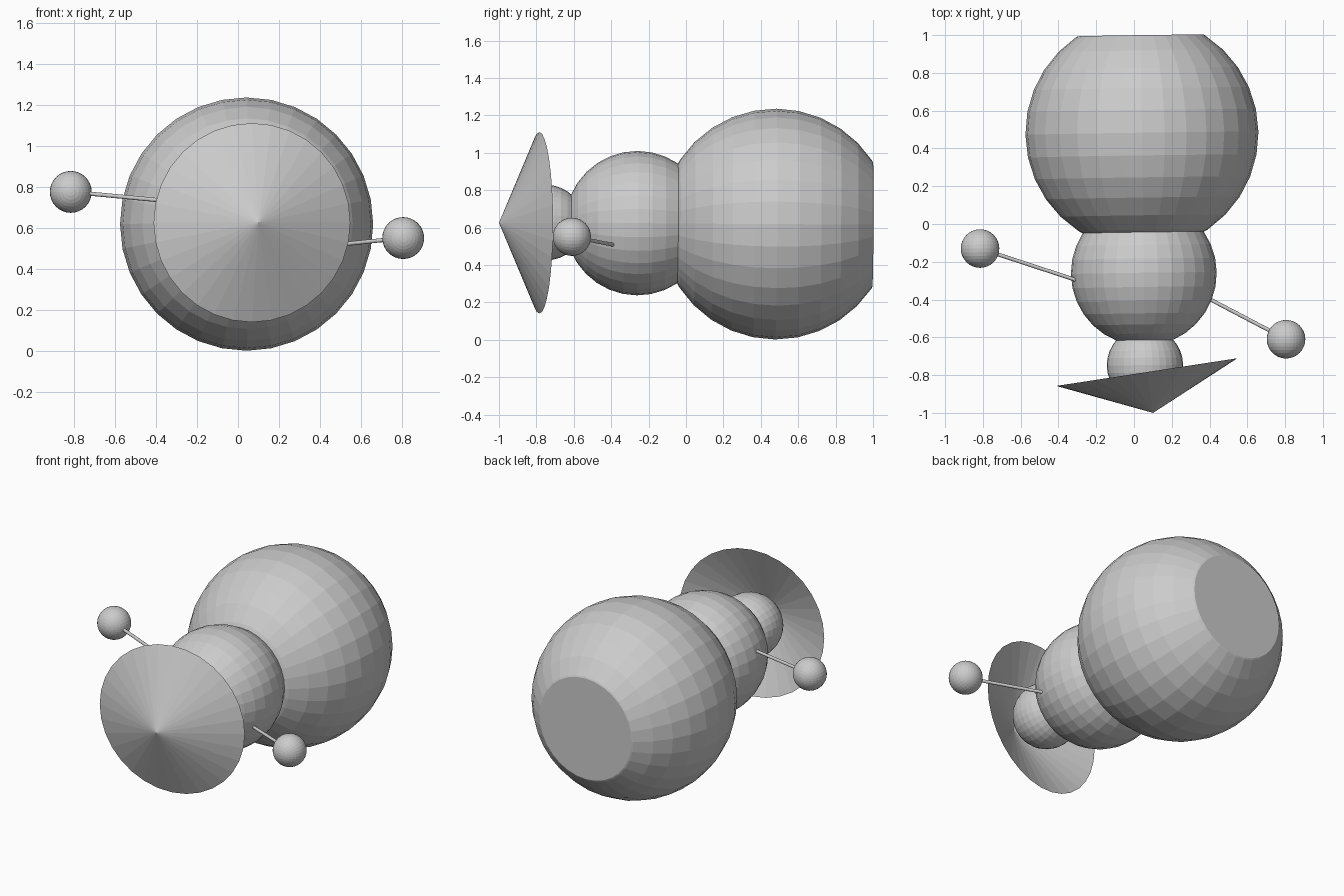
import bpy, bmesh, math
from mathutils import Vector, Matrix

if "Cube" in bpy.data.objects:
    bpy.data.objects.remove(bpy.data.objects["Cube"])

TILT = Vector((0.017, -1.225, 0.007)).normalized()   # body axis, base to head


def finish(name, bm):
    mesh = bpy.data.meshes.new(name)
    bm.to_mesh(mesh)
    bm.free()
    ob = bpy.data.objects.new(name, mesh)
    bpy.context.collection.objects.link(ob)
    return ob


def aim(axis):
    return Vector(axis).to_track_quat('Z', 'Y').to_matrix().to_4x4()


def ball(name, center, radius, cut=None):
    bm = bmesh.new()
    bmesh.ops.create_uvsphere(bm, u_segments=32, v_segments=16, radius=radius,
                              matrix=Matrix.Translation(center) @ aim(TILT))
    if cut:
        # slice off the standing base and close it with a flat disc
        geom = bm.verts[:] + bm.edges[:] + bm.faces[:]
        res = bmesh.ops.bisect_plane(bm, geom=geom, plane_co=cut,
                                     plane_no=-TILT, clear_outer=True)
        edges = [e for e in res['geom_cut'] if isinstance(e, bmesh.types.BMEdge)]
        bmesh.ops.contextual_create(bm, geom=edges)
    return finish(name, bm)


def cone(name, start, end, r1, r2, segments, caps):
    start, end = Vector(start), Vector(end)
    d = end - start
    bm = bmesh.new()
    bmesh.ops.create_cone(bm, cap_ends=caps, segments=segments, radius1=r1,
                          radius2=r2, depth=d.length,
                          matrix=Matrix.Translation((start + end) / 2) @ aim(d))
    bmesh.ops.remove_doubles(bm, verts=bm.verts, dist=1e-5)
    return finish(name, bm)


# three stacked body balls, lying along y
ball("lower_body", (0.042, 0.48, 0.619), 0.617, cut=Vector((0.035, 0.998, 0.619)))
ball("middle_body", (0.052, -0.26, 0.624), 0.386)
ball("head", (0.058, -0.748, 0.627), 0.202)

# wide open conical hat, worn askew
cone("hat", (0.068, -0.784, 0.626), (0.101, -1.0, 0.626), 0.485, 0.0, 32, False)

# stick arms with ball hands
for side, shoulder, hand in (
        ("right", (0.30, -0.345, 0.50), (0.805, -0.61, 0.551)),
        ("left", (-0.22, -0.325, 0.72), (-0.815, -0.13, 0.776))):
    cone(side + "_arm", shoulder, hand, 0.01, 0.01, 16, True)
    ball(side + "_hand", hand, 0.102)
